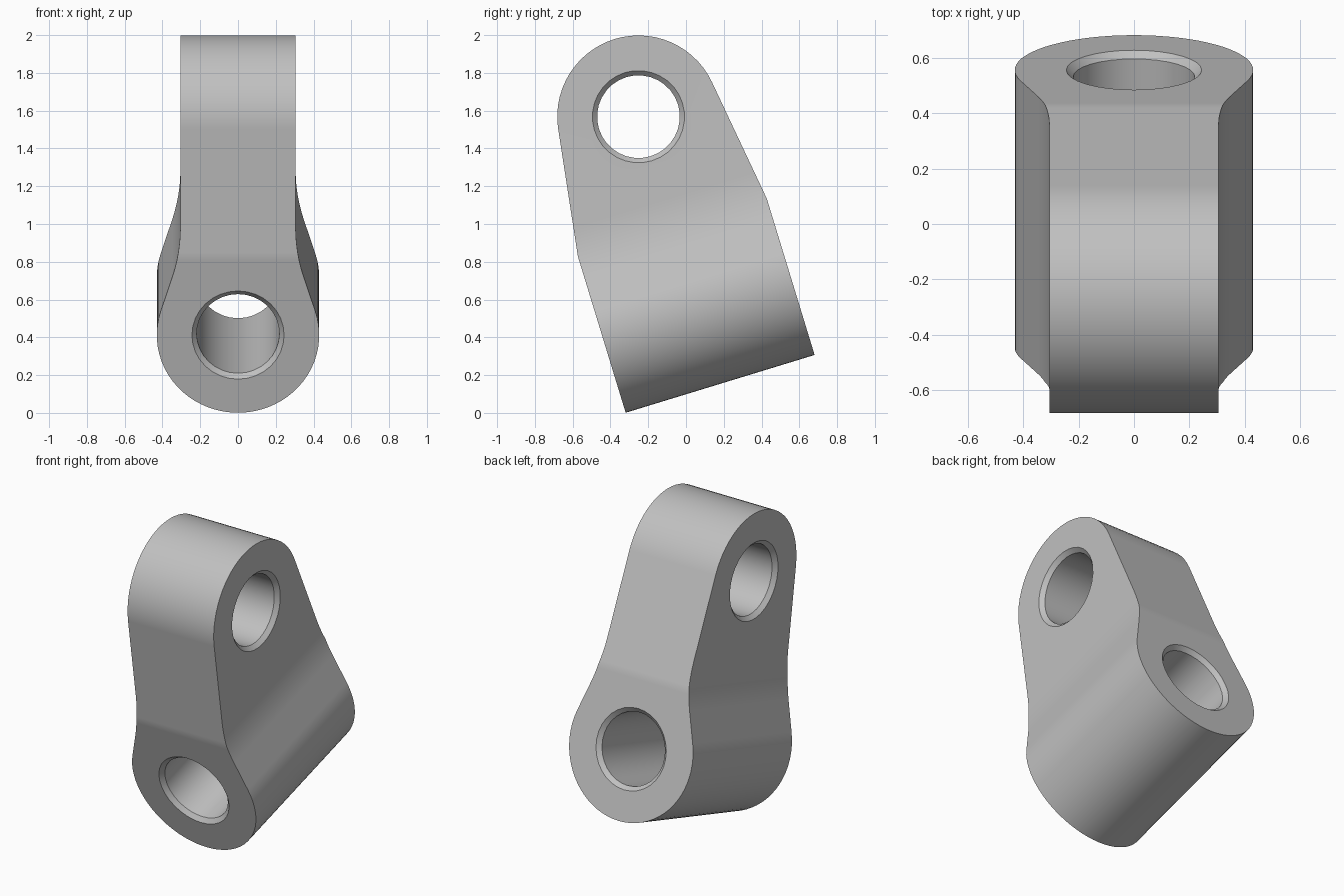
import bpy, bmesh, math
from mathutils import Matrix

if "Cube" in bpy.data.objects:
    bpy.data.objects.remove(bpy.data.objects["Cube"])

R = 0.43            # outer radius of both eyes
HALF_X = 0.305      # half width of the upper eye
HALF_U = 0.523      # half length of the lower eye
TOP = 1.049         # distance between the bore centres
TILT = math.radians(17)
BORE, CHAMFER = 0.219, 0.025


def arc(cx, cz, r, a0, a1, n):
    return [(cx + r * math.cos(a0 + (a1 - a0) * i / n),
             cz + r * math.sin(a0 + (a1 - a0) * i / n)) for i in range(n + 1)]


def mirrored(half):
    """Close a right-hand outline (bottom to top) with its mirror image."""
    return half + [(-a, b) for a, b in reversed(half) if a > 1e-5]


def new_object(name, bm):
    bmesh.ops.recalc_face_normals(bm, faces=bm.faces[:])
    mesh = bpy.data.meshes.new(name)
    bm.to_mesh(mesh)
    bm.free()
    ob = bpy.data.objects.new(name, mesh)
    bpy.context.collection.objects.link(ob)
    return ob


def prism(name, outline, half, along_x):
    """Extrude an outline symmetrically along x or y."""
    bm = bmesh.new()
    place = (lambda a, b, d: (d, a, b)) if along_x else (lambda a, b, d: (a, d, b))
    ends = [[bm.verts.new(place(a, b, d)) for a, b in outline] for d in (-half, half)]
    for loop in ends:
        bm.faces.new(loop)
    for i in range(len(outline)):
        j = i - 1
        bm.faces.new((ends[0][j], ends[0][i], ends[1][i], ends[1][j]))
    return new_object(name, bm)


def bore_cutter(name, half, centre_z, along_x):
    """Chamfered cylinder with flared ends."""
    flare = 0.05
    wide = BORE + CHAMFER + flare
    rings = [(-half - flare, wide), (-half + CHAMFER, BORE),
             (half - CHAMFER, BORE), (half + flare, wide)]
    bm = bmesh.new()
    n = 32
    loops = []
    for d, r in rings:
        pts = arc(0, centre_z, r, 0, math.tau, n)[:-1]
        loops.append([bm.verts.new((d, a, b) if along_x else (a, d, b)) for a, b in pts])
    for lo, hi in zip(loops, loops[1:]):
        for i in range(n):
            bm.faces.new((lo[i - 1], lo[i], hi[i], hi[i - 1]))
    bm.faces.new(loops[0])
    bm.faces.new(loops[-1])
    return new_object(name, bm)


# Side outline: straight base tapering tangentially into the upper eye
taper_z = 0.435
dx, dz = HALF_U, taper_z - TOP
tangent = math.atan2(dz, dx) + math.acos(R / math.hypot(dx, dz))
side = [(HALF_U, -0.6), (HALF_U, taper_z)] + arc(0, TOP, R, tangent, math.pi / 2, 14)
link = prism("link_body", mirrored(side), 0.8, True)

# Front outline: round lower eye, sloping shoulder, fillet, straight neck
slope, fillet = math.radians(18), 0.9
shoulder = arc(0, 0, R, -math.pi / 2, slope, 20)
sx, sz = shoulder[-1]
neck_z = sz + (sx - HALF_X) / math.tan(slope) + fillet * math.tan(slope / 2)
neck = arc(HALF_X + fillet, neck_z, fillet, math.pi + slope, math.pi, 6)
front = prism("front_outline", mirrored(shoulder + neck + [(HALF_X, 1.8)]), 0.8, False)

# Trim the body, then cut both bores
cutters = [(front, 'INTERSECT'),
           (bore_cutter("upper_bore", HALF_X, TOP, True), 'DIFFERENCE'),
           (bore_cutter("lower_bore", HALF_U, 0, False), 'DIFFERENCE')]
bpy.ops.object.select_all(action='DESELECT')
bpy.context.view_layer.objects.active = link
link.select_set(True)
for cutter, operation in cutters:
    cutter.hide_render = True
    mod = link.modifiers.new("cut", 'BOOLEAN')
    mod.operation = operation
    mod.solver = 'EXACT'
    mod.object = cutter
    bpy.ops.object.modifier_apply(modifier=mod.name)
    bpy.data.objects.remove(cutter)

# Lean the part back about the lower bore
link.data.transform(Matrix.Translation((0, 0.055, 0.565)) @ Matrix.Rotation(TILT, 4, 'X'))

# Plain grey metal
grey = bpy.data.materials.new("plain_grey")
grey.use_nodes = True
colour = (0.53, 0.53, 0.53, 1)
grey.diffuse_color = colour
grey.node_tree.nodes["Principled BSDF"].inputs["Base Color"].default_value = colour
link.data.materials.clear()
link.data.materials.append(grey)

# Smooth curves with crisp rims and flat faces
bpy.ops.object.shade_smooth_by_angle(angle=math.radians(30))
weighted = link.modifiers.new("flat_faces", 'WEIGHTED_NORMAL')
weighted.keep_sharp = True
